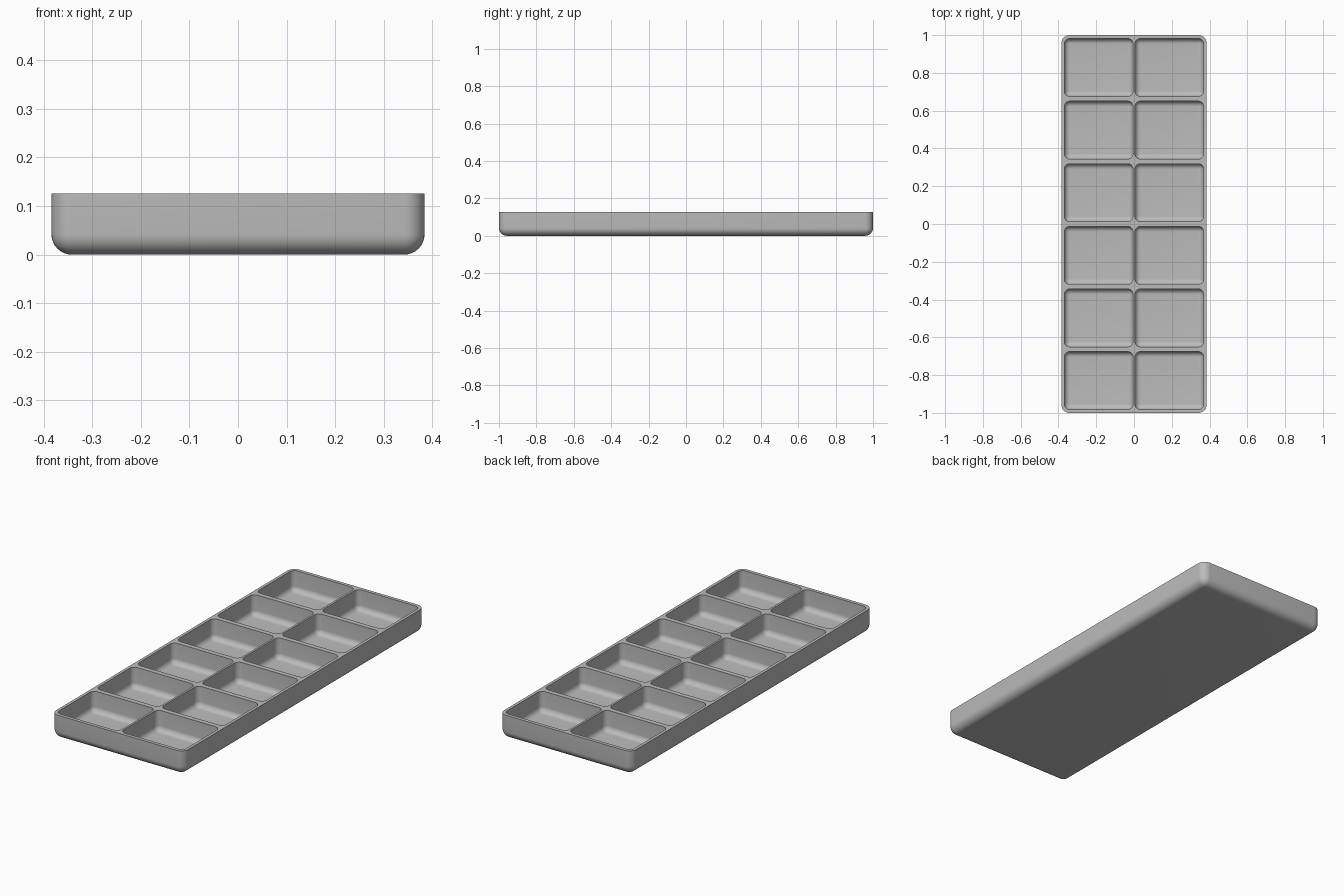
import bpy, bmesh, math

cube = bpy.data.objects.get("Cube")
if cube:
    bpy.data.objects.remove(cube)

WIDTH, LENGTH, HEIGHT = 0.768, 2.0, 0.126
CELL_W, CELL_L, FLOOR = 0.363, 0.306, 0.018
PITCH_X, PITCH_Y = 0.374, 0.3315
STEPS = 8

grey = bpy.data.materials.new("tray grey")
grey.use_nodes = True
colour = (0.5, 0.5, 0.5, 1)
grey.diffuse_color = colour
grey.node_tree.nodes["Principled BSDF"].inputs["Base Color"].default_value = colour


def ring(bm, cx, cy, w, l, radius, inset, z):
    """Rounded rectangle of vertices, shrunk by inset."""
    verts = []
    for quarter, (sx, sy) in enumerate([(1, 1), (-1, 1), (-1, -1), (1, -1)]):
        for i in range(STEPS + 1):
            a = math.pi / 2 * (quarter + i / STEPS)
            verts.append(bm.verts.new((
                cx + sx * (w / 2 - radius) + (radius - inset) * math.cos(a),
                cy + sy * (l / 2 - radius) + (radius - inset) * math.sin(a), z)))
    return verts


def basin(bm, cx, cy, w, l, radius, bottom):
    """Open basin with rounded corners and base; returns its rim edges."""
    rings = [ring(bm, cx, cy, w, l, radius, 0, HEIGHT)]
    for i in range(STEPS + 1):
        a = math.pi / 2 * i / STEPS
        rings.append(ring(bm, cx, cy, w, l, radius,
                          radius * (1 - math.cos(a)),
                          bottom + radius * (1 - math.sin(a))))
    for upper, lower in zip(rings, rings[1:]):
        for i in range(len(upper)):
            j = (i + 1) % len(upper)
            bm.faces.new((upper[i], lower[i], lower[j], upper[j]))
    bm.faces.new(rings[-1])
    rim = rings[0]
    return [bm.edges.get((rim[i - 1], rim[i])) for i in range(len(rim))]


# Outer shell and the two columns of six compartments
bm = bmesh.new()
rims = basin(bm, 0, 0, WIDTH, LENGTH, 0.042, 0)
for col in range(2):
    for row in range(6):
        rims += basin(bm, (col - 0.5) * PITCH_X, (row - 2.5) * PITCH_Y,
                      CELL_W, CELL_L, 0.028, FLOOR)

# Flat top joining every rim
bmesh.ops.triangle_fill(bm, edges=rims, use_beauty=True, normal=(0, 0, 1))
bmesh.ops.remove_doubles(bm, verts=bm.verts, dist=0.00001)
bmesh.ops.recalc_face_normals(bm, faces=bm.faces)

mesh = bpy.data.meshes.new("compartment_tray")
bm.to_mesh(mesh)
bm.free()
mesh.materials.append(grey)
tray = bpy.data.objects.new("compartment_tray", mesh)
bpy.context.collection.objects.link(tray)
bpy.context.view_layer.objects.active = tray
tray.select_set(True)
bpy.ops.object.shade_smooth_by_angle(angle=math.radians(35))
